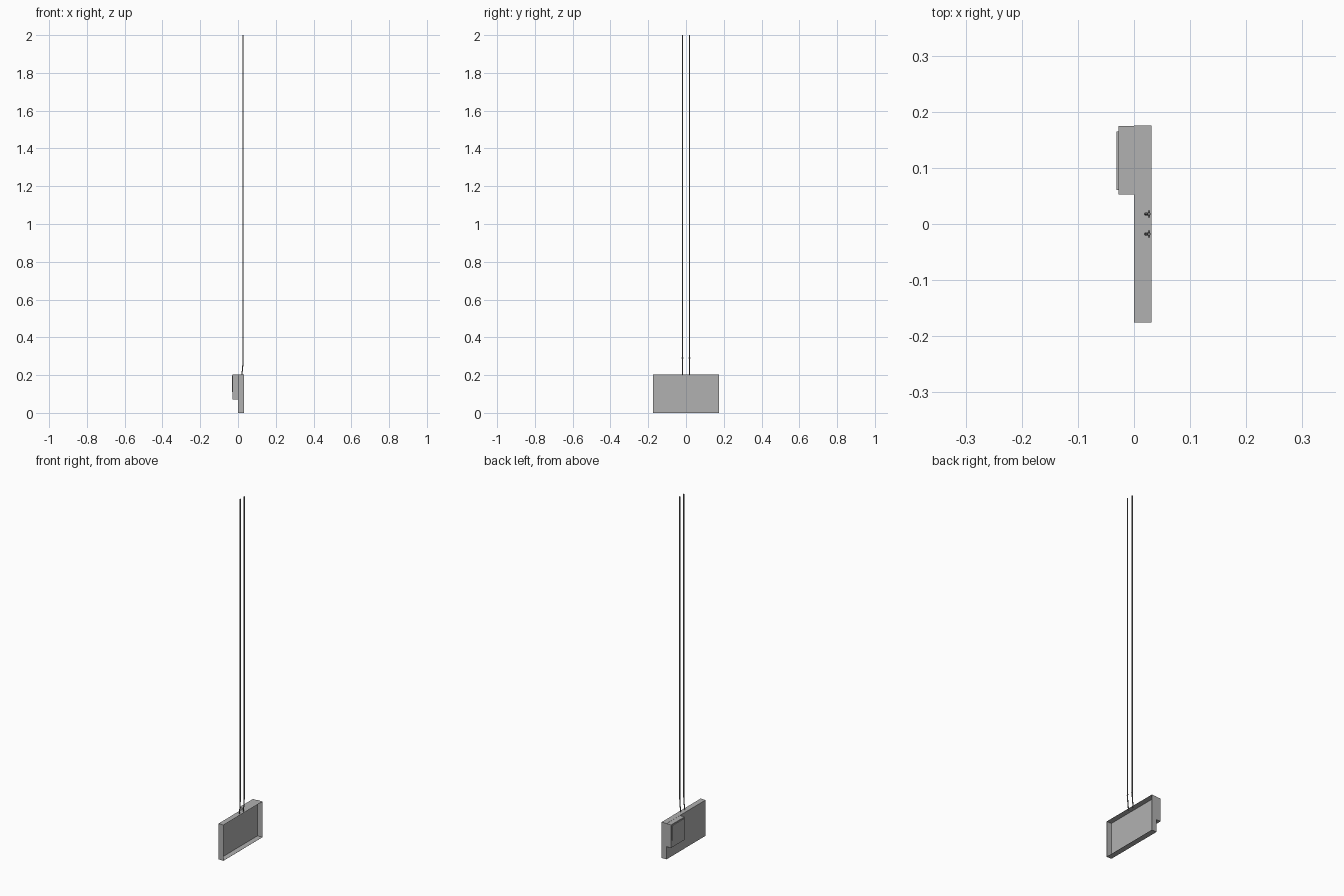
import bpy, bmesh, math
from mathutils import Matrix, Vector

if "Cube" in bpy.data.objects:
    bpy.data.objects.remove(bpy.data.objects["Cube"])


def make_material(name, value):
    mat = bpy.data.materials.new(name)
    mat.diffuse_color = (value, value, value, 1)
    mat.use_nodes = True
    mat.node_tree.nodes["Principled BSDF"].inputs["Base Color"].default_value = mat.diffuse_color
    return mat


casing_grey = make_material("casing_grey", 0.44)
pipe_dark = make_material("pipe_dark", 0.2)


def make_box(name, lo, hi, open_dir=None):
    """Axis-aligned box; optionally drop the face pointing along open_dir."""
    lo, hi = Vector(lo), Vector(hi)
    bm = bmesh.new()
    size = hi - lo
    bmesh.ops.create_cube(bm, size=1, matrix=Matrix.Translation((lo + hi) / 2)
                          @ Matrix.Diagonal((*size, 1)))
    if open_dir:
        bm.normal_update()
        gone = [f for f in bm.faces if f.normal.dot(Vector(open_dir)) > 0.9]
        bmesh.ops.delete(bm, geom=gone, context='FACES')
    mesh = bpy.data.meshes.new(name)
    bm.to_mesh(mesh)
    bm.free()
    mesh.materials.append(casing_grey)
    ob = bpy.data.objects.new(name, mesh)
    bpy.context.collection.objects.link(ob)
    return ob


def make_tube(name, points, radius):
    """Round tube along a short list of points."""
    cu = bpy.data.curves.new(name, 'CURVE')
    cu.dimensions = '3D'
    cu.bevel_depth = radius
    cu.bevel_resolution = 2
    cu.use_fill_caps = True
    cu.materials.append(pipe_dark)
    sp = cu.splines.new('POLY')
    sp.points.add(len(points) - 1)
    for p, co in zip(sp.points, points):
        p.co = (*co, 1)
    ob = bpy.data.objects.new(name, cu)
    bpy.context.collection.objects.link(ob)
    return ob


# Shallow tray, open towards +x
tray = make_box("tray", (0, -0.1755, 0), (0.031, 0.1755, 0.204), open_dir=(1, 0, 0))
solid = tray.modifiers.new("thickness", 'SOLIDIFY')
solid.thickness = 0.001
solid.offset = -1

# Control box on the back with its thin cover plate
make_box("control_box", (-0.028, 0.053, 0.072), (0, 0.1745, 0.203))
make_box("cover_plate", (-0.031, 0.061, 0.11), (-0.028, 0.165, 0.197))

# Two long pipes that bend into the tray top, each with a small cross pin
for side, y in (("left", -0.018), ("right", 0.018)):
    make_tube("pipe_" + side, [(0.021, y, 0.2), (0.0222, y, 0.218), (0.0245, y, 0.24),
                               (0.0262, y, 0.262), (0.0268, y, 0.28), (0.0268, y, 2.0)], 0.0028)
    make_tube("pin_" + side, [(0.0268, y - 0.006, 0.29), (0.0268, y + 0.006, 0.29)], 0.002)
